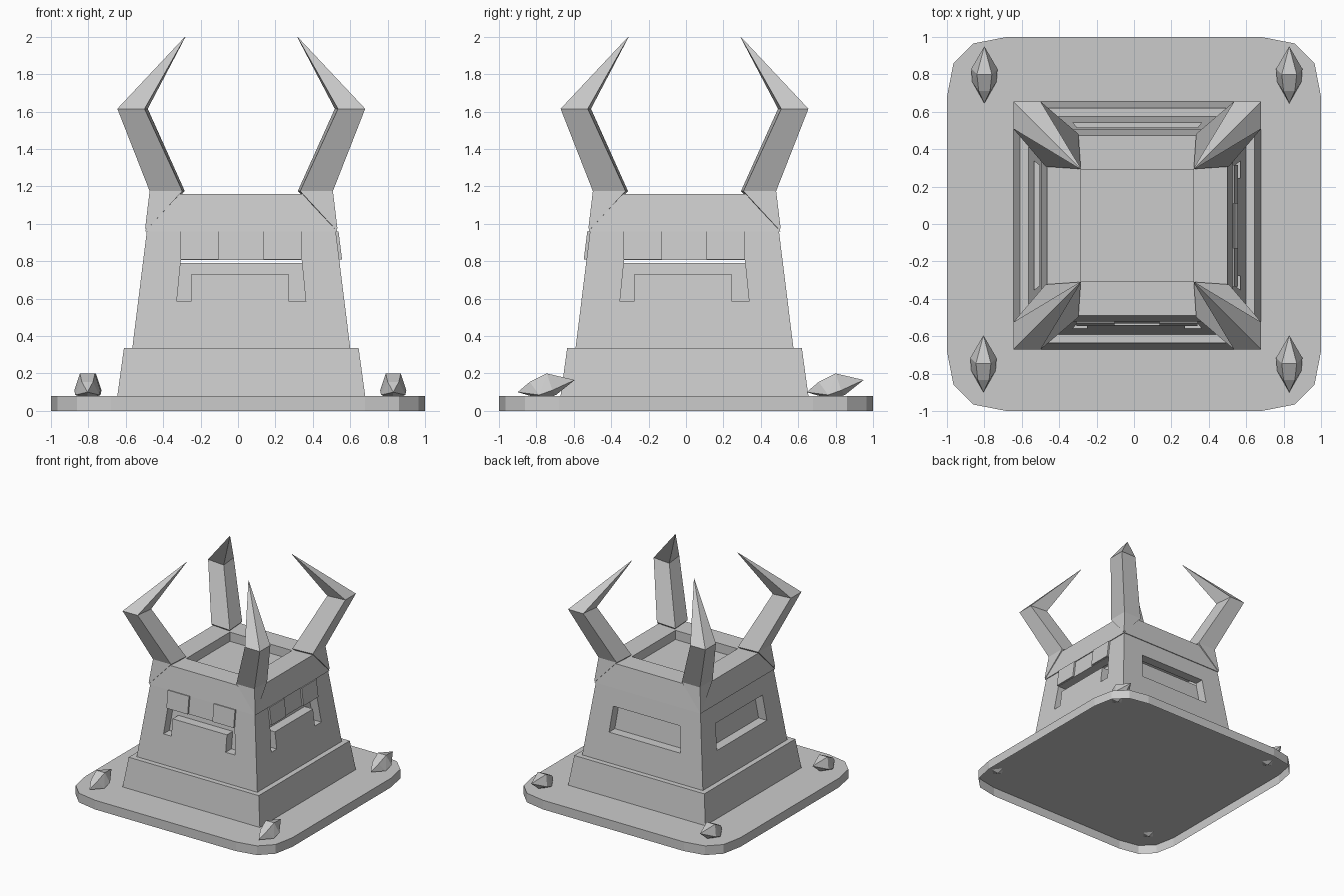
import bpy, bmesh
from mathutils import Matrix, Vector
from math import radians

if "Cube" in bpy.data.objects:
    bpy.data.objects.remove(bpy.data.objects["Cube"])

CX, CY = 0.0175, -0.008          # tower axis
TOWER = Matrix.Translation((CX, CY, 0))


def finish(bm, name, mat=None):
    bmesh.ops.recalc_face_normals(bm, faces=bm.faces)
    if mat:
        bm.transform(mat)
    me = bpy.data.meshes.new(name)
    bm.to_mesh(me)
    bm.free()
    ob = bpy.data.objects.new(name, me)
    bpy.context.collection.objects.link(ob)
    return ob


def loft(name, rings, mat=None, bottom=True, top=True):
    """Join rings of points with quads, capping the ends."""
    bm = bmesh.new()
    vs = [[bm.verts.new(p) for p in r] for r in rings]
    n = len(rings[0])
    for a, b in zip(vs, vs[1:]):
        for i in range(n):
            j = (i + 1) % n
            bm.faces.new((a[i], a[j], b[j], b[i]))
    if bottom:
        bm.faces.new(vs[0][::-1])
    if top:
        bm.faces.new(vs[-1])
    return finish(bm, name, mat)


def square(h, z):
    return [(-h, -h, z), (h, -h, z), (h, h, z), (-h, h, z)]


def turn(k):
    return TOWER @ Matrix.Rotation(radians(90 * k), 4, 'Z')


# base plate with chamfered corners, open underneath
corner = [(1, 0.68), (0.965, 0.86), (0.86, 0.965), (0.68, 1)]
outline = []
for k in range(4):
    r = Matrix.Rotation(radians(90 * k), 2)
    outline += [tuple(r @ Vector(p)) for p in corner]
loft("base_plate", [[(x, y, z) for x, y in outline] for z in (0, 0.08)], bottom=False)

# plinth
loft("plinth", [square(0.6625, 0.08), square(0.6275, 0.335)], TOWER, bottom=False)


# tower walls with window openings
def half(z):
    return 0.5825 - (z - 0.335) * 0.124


T = 0.08
Z0, Z1 = 0.335, 0.96
W0, W1 = 0.585, 0.807


def wall(k):
    bm = bmesh.new()

    def loops(t):
        o = [(s * (half(z) - t), -(half(z) - t), z)
             for s, z in ((-1, Z0), (1, Z0), (1, Z1), (-1, Z1))]
        w = [(x, -(half(z) - t), z) for x, z in
             ((-0.345, W0), (0.345, W0), (0.323, W1), (-0.323, W1))]
        return [[bm.verts.new(p) for p in l] for l in (o, w)]
    (oo, ow), (io, iw) = loops(0), loops(T)
    for a, b in ((oo, ow), (ow, iw), (iw, io)):
        for i in range(4):
            j = (i + 1) % 4
            bm.faces.new((a[i], a[j], b[j], b[i]))
    return finish(bm, f"tower_wall_{k}", turn(k))


for k in range(4):
    wall(k)

# inner core seen behind the windows
loft("inner_core", [square(half(Z0) - T, Z0), square(half(0.79) - T, 0.79)], TOWER)


# slanted block lying along a wall
def wall_block(name, k, x0, x1, z0, z1, out, depth):
    rings = []
    for z in (z0, z1):
        y = -half(z) - out
        rings.append([(x0, y, z), (x1, y, z), (x1, y + depth, z), (x0, y + depth, z)])
    loft(name, rings, turn(k))


# window sills and hanging lintel blocks on front and right walls
for k in (0, 1):
    wall_block(f"sill_{k}", k, -0.27, 0.255, W0, 0.73, 0, 0.09)
    for i, x in enumerate((-0.326, 0.118)):
        wall_block(f"lintel_block_{k}_{i}", k, x, x + 0.205, 0.81, 0.96, 0.015, 0.03)

# crown with sunken top
loft("crown", [square(0.512, 0.96), square(0.482, 1.16),
               square(0.3, 1.16), square(0.3, 1.08)], TOWER)

# four bent horns
for k in range(4):
    rings = [[(o, o, z), (i, o, z), (c, c, z), (o, i, z)] for o, i, c, z in (
        (0.514, 0.500, 0.490, 0.975),
        (0.490, 0.315, 0.302, 1.175),
        (0.6625, 0.517, 0.500, 1.615),
        (0.301, 0.299, 0.298, 2.0))]
    loft(f"horn_{k}", rings, turn(k))

# faceted spikes on the plate corners
pts = [(0, -0.155, 0.1), (0, 0.15, 0.165), (0, -0.02, 0.06), (0, 0.05, 0.085)]
for s in (-1, 1):
    pts += [(s * 0.04, 0, 0.2), (s * 0.03, -0.09, 0.155),
            (s * 0.07, 0.03, 0.11), (s * 0.065, -0.04, 0.085)]
for i, (x, y) in enumerate(((-0.8, 0.8), (0.83, 0.8), (-0.805, -0.745), (0.83, -0.745))):
    bm = bmesh.new()
    for p in pts:
        bm.verts.new(p)
    bmesh.ops.convex_hull(bm, input=bm.verts)
    finish(bm, f"corner_spike_{i}", Matrix.Translation((x, y, 0)))
